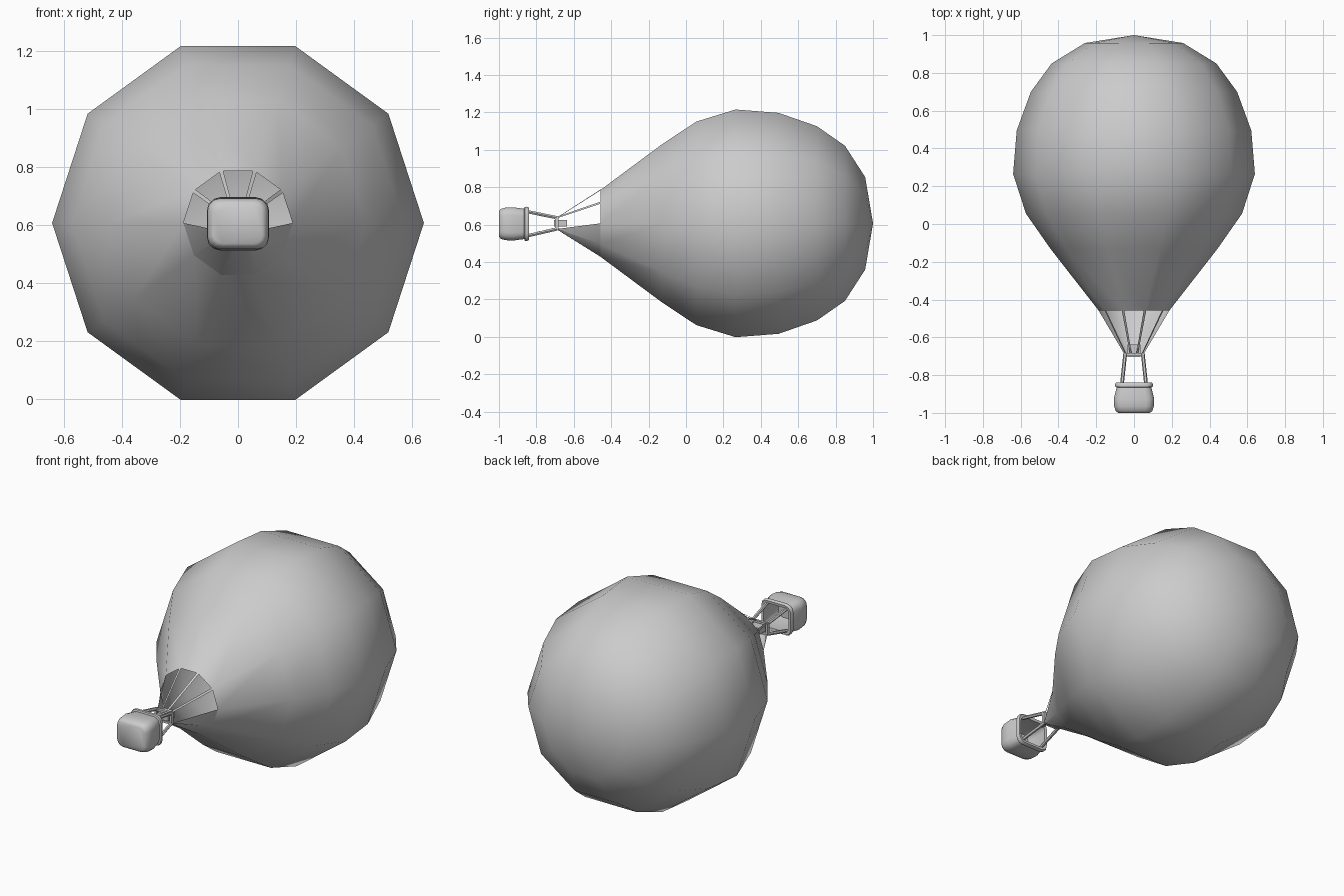
import bpy, bmesh, math
from mathutils import Vector

if "Cube" in bpy.data.objects:
    bpy.data.objects.remove(bpy.data.objects["Cube"])

CZ = 0.607   # height of the balloon axis
N = 10       # envelope sides


def make(name, verts, faces, smooth=None, recalc=True):
    me = bpy.data.meshes.new(name)
    me.from_pydata([tuple(v) for v in verts], [], faces)
    bm = bmesh.new()
    bm.from_mesh(me)
    if recalc:
        bmesh.ops.recalc_face_normals(bm, faces=bm.faces)
    bm.to_mesh(me)
    bm.free()
    ob = bpy.data.objects.new(name, me)
    bpy.context.collection.objects.link(ob)
    if smooth:
        bpy.ops.object.select_all(action='DESELECT')
        ob.select_set(True)
        bpy.context.view_layer.objects.active = ob
        bpy.ops.object.shade_smooth_by_angle(angle=math.radians(smooth))
    return ob


def loft(rings, cap_start=False, cap_end=False):
    n = len(rings[0])
    verts = [v for r in rings for v in r]
    faces = [(i * n + j, i * n + (j + 1) % n, (i + 1) * n + (j + 1) % n, (i + 1) * n + j)
             for i in range(len(rings) - 1) for j in range(n)]
    if cap_start:
        faces.append(tuple(range(n)))
    if cap_end:
        faces.append(tuple(range((len(rings) - 1) * n, len(rings) * n)))
    return verts, faces


def box(name, lo, hi):
    ring = lambda y: [(lo[0], y, lo[2]), (hi[0], y, lo[2]), (hi[0], y, hi[2]), (lo[0], y, hi[2])]
    return make(name, *loft([ring(lo[1]), ring(hi[1])], True, True))


def bar(name, a, b, r, sides=6):
    a, b = Vector(a), Vector(b)
    d = (b - a).normalized()
    u = d.cross(Vector((0, 0, 1))).normalized()
    w = d.cross(u)
    ring = lambda p: [p + r * (math.cos(2 * math.pi * k / sides) * u
                               + math.sin(2 * math.pi * k / sides) * w) for k in range(sides)]
    return make(name, *loft([ring(a), ring(b)], True, True), smooth=40)


def polar(y, r, a):
    return Vector((r * math.cos(a), y, CZ + r * math.sin(a)))


# Envelope: ten-sided teardrop, open at the mouth
MOUTH_Y, MOUTH_R = -0.457, 0.188
profile = [(MOUTH_Y, MOUTH_R), (-0.13, 0.443), (0.055, 0.572), (0.265, 0.64), (0.495, 0.621),
           (0.70, 0.546), (0.85, 0.436), (0.958, 0.26)]
verts, faces = loft([[polar(y, r, 2 * math.pi * k / N) for k in range(N)] for y, r in profile])
base = len(verts) - N
verts.append((0, 1.0, CZ))
faces += [(base + k, base + (k + 1) % N, len(verts) - 1) for k in range(N)]
make("envelope", verts, faces, smooth=60)

# Skirt: lower half of the mouth drawn in to the burner frame
angles = [math.pi + k * math.pi / 5 for k in range(6)]
top = [polar(MOUTH_Y, MOUTH_R, a) for a in angles]
tip = [(0.05 * math.cos(a), -0.69, 0.577 + 0.003 * math.sin(a)) for a in angles]
make("skirt", top + tip, [(k, k + 1, k + 7, k + 6) for k in range(5)], smooth=60)

# Flat straps over the open upper half
for k in range(1, 5):
    a = k * math.pi / 5
    t = Vector((-math.sin(a), 0, math.cos(a))) * 0.007
    p = polar(MOUTH_Y, MOUTH_R, a)
    q = Vector((0.055 * math.cos(a), -0.685, 0.64))
    make(f"strap_{k}", [p - t, p + t, q + t * 0.7, q - t * 0.7], [(0, 1, 2, 3)])

# Burner and its square frame
box("burner", (-0.035, -0.705, 0.59), (0.035, -0.637, 0.626))
for s in (-1, 1):
    box("frame_side", (s * 0.049 - 0.007, -0.70, 0.573), (s * 0.049 + 0.007, -0.682, 0.643))
    z = CZ + s * 0.029
    box("frame_rail", (-0.05, -0.699, z - 0.006), (0.05, -0.683, z + 0.006))

# Basket: rounded rectangular tub with a lip, hollow inside
def rounded(y, hx, hz, c):
    pts = []
    for q, (sx, sz) in enumerate([(1, 1), (-1, 1), (-1, -1), (1, -1)]):
        for j in range(4):
            a = math.pi / 2 * (q + j / 3)
            pts.append((sx * (hx - c) + c * math.cos(a), y, 0.604 + sz * (hz - c) + c * math.sin(a)))
    return pts


tub = [(-1.0, 0.084, 0.068, 0.03), (-0.99, 0.097, 0.08, 0.038), (-0.965, 0.105, 0.087, 0.042),
       (-0.925, 0.107, 0.089, 0.042), (-0.865, 0.092, 0.081, 0.038), (-0.862, 0.099, 0.09, 0.04),
       (-0.85, 0.101, 0.092, 0.04), (-0.84, 0.096, 0.086, 0.038), (-0.842, 0.082, 0.071, 0.03),
       (-0.925, 0.095, 0.077, 0.035), (-0.985, 0.085, 0.068, 0.03)]
make("basket", *loft([rounded(*t) for t in tub], True, True), smooth=50)

# Four uprights from the basket lip to the burner frame
for sx in (-1, 1):
    for sz in (-1, 1):
        bar("upright", (sx * 0.064, -0.85, 0.605 + sz * 0.065),
            (sx * 0.047, -0.69, 0.607 + sz * 0.03), 0.01)
